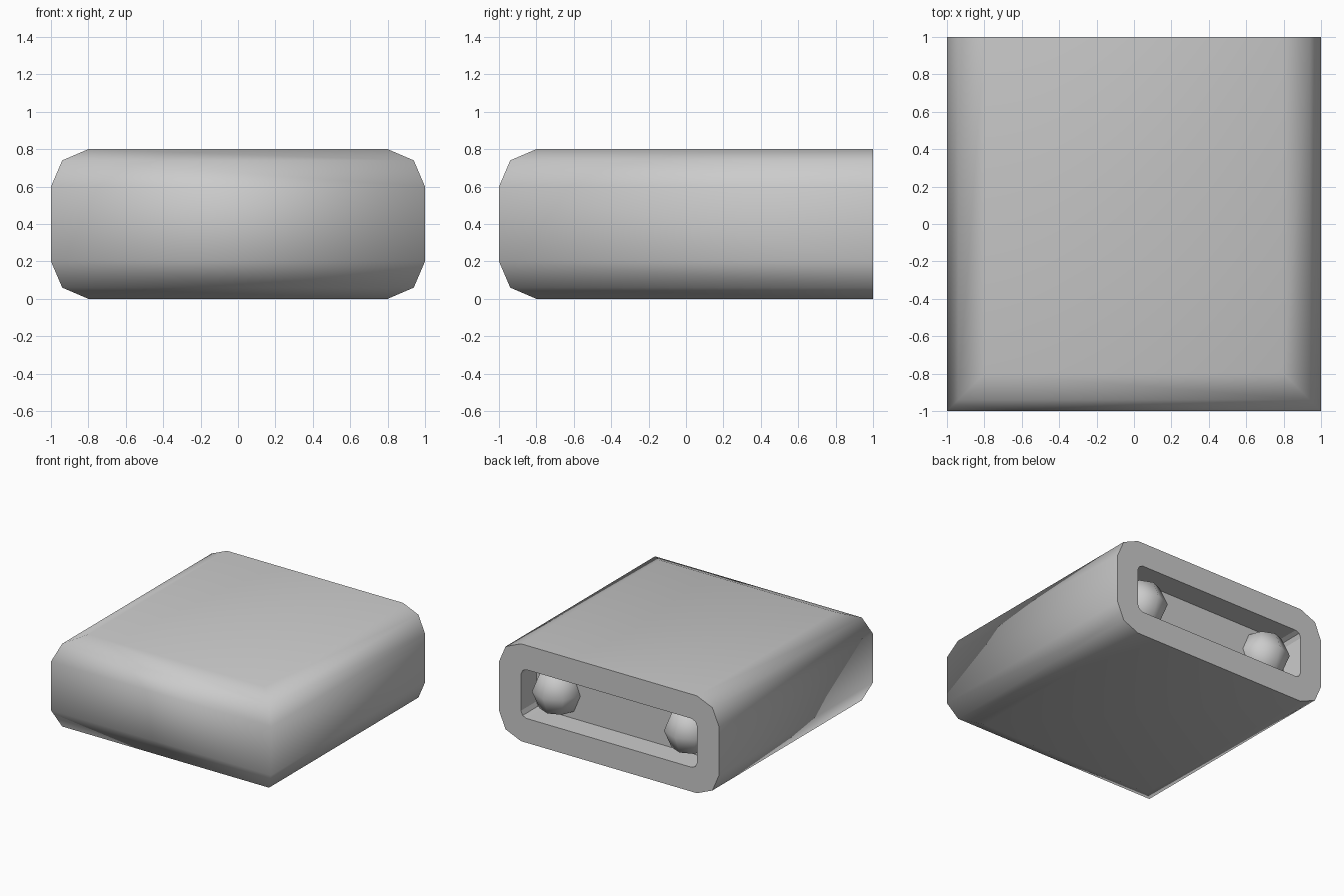
import bpy, bmesh

if "Cube" in bpy.data.objects:
    bpy.data.objects.remove(bpy.data.objects["Cube"])

# Levels of the body: height, outer half width, cavity half width, cavity height
LEVELS = [(0.0, 0.8, 0.75, 0.2), (0.06, 0.94, 0.785, 0.215), (0.2, 1.0, 0.8, 0.25),
          (0.6, 1.0, 0.8, 0.55), (0.74, 0.94, 0.785, 0.585), (0.8, 0.8, 0.75, 0.6)]


def finish(bm, name):
    bmesh.ops.recalc_face_normals(bm, faces=bm.faces[:])
    mesh = bpy.data.meshes.new(name)
    bm.to_mesh(mesh)
    bm.free()
    obj = bpy.data.objects.new(name, mesh)
    bpy.context.collection.objects.link(obj)
    return obj


def loop(bm, pts, y):
    """Closed loop in the xz plane, right side upwards then left side downwards."""
    right = [bm.verts.new((w, y, z)) for w, z in pts]
    left = [bm.verts.new((-w, y, z)) for w, z in reversed(pts)]
    return right + left


def bridge(bm, a, b, smooth=False):
    n = len(a)
    for i in range(n):
        j = (i + 1) % n
        bm.faces.new((a[i], a[j], b[j], b[i])).smooth = smooth


# Body: rounded shell with mitred front corners and a shallow recess in the back
bm = bmesh.new()
outer = [(w, z) for z, w, _, _ in LEVELS]
inner = [(w, z) for _, _, w, z in LEVELS]
back = loop(bm, outer, 1.0)
front = loop(bm, outer, -1.0)
for v in front:
    v.co.y = -abs(v.co.x)
bridge(bm, back, front, True)
n = len(LEVELS)
for i in range(n - 1):
    bm.faces.new((front[i], front[i + 1], front[-2 - i], front[-1 - i])).smooth = True

# Flat rim, recess walls and recess floor
rim = loop(bm, inner, 1.0)
deep = loop(bm, inner, 0.8)
bridge(bm, back, rim)
bridge(bm, rim, deep)
bm.faces.new(deep)
finish(bm, "body")

# Two low-poly round knobs half sunk in the recess
for side, x in (("left", -0.6), ("right", 0.6)):
    bpy.ops.mesh.primitive_uv_sphere_add(segments=8, ring_count=4, radius=0.2,
                                         location=(x, 0.8, 0.4))
    knob = bpy.context.object
    knob.name = side + "_knob"
    bpy.ops.object.shade_smooth()
